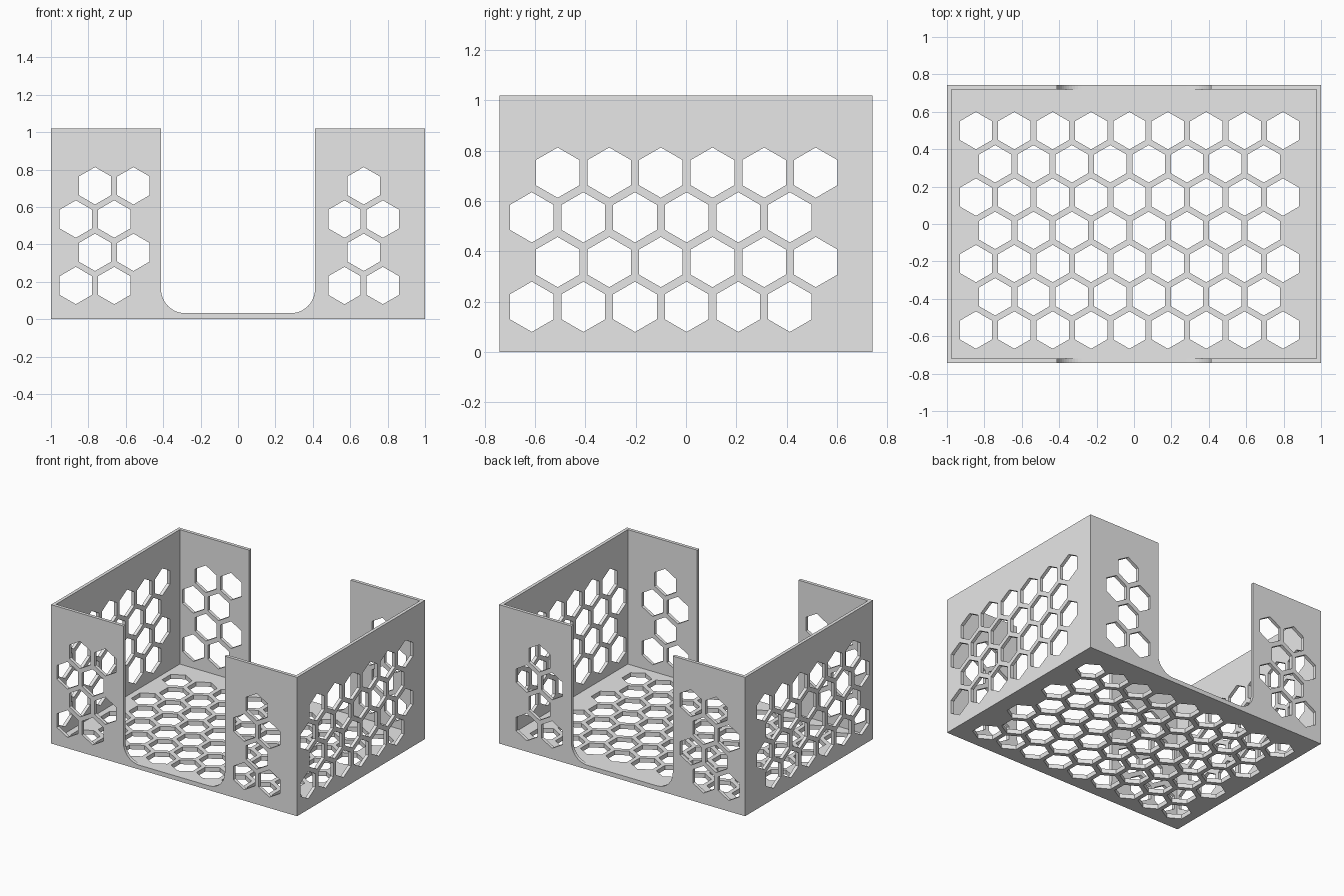
import bpy
import bmesh
import math
from mathutils import Matrix, Vector

cube = bpy.data.objects.get("Cube")
if cube:
    bpy.data.objects.remove(cube)

# Overall sizes
HALF_X, HALF_Y, HEIGHT = 1.0, 0.742, 1.02
WALL, FLOOR = 0.024, 0.032
PITCH = 0.2052
ROW = PITCH * math.sqrt(3) / 2
HEX_RADIUS = 0.1
SLOT_HALF, SLOT_RADIUS = 0.412, 0.13

grey = bpy.data.materials.new("light grey")
grey.use_nodes = True
grey.diffuse_color = (0.8, 0.8, 0.8, 1)
grey.node_tree.nodes["Principled BSDF"].inputs["Base Color"].default_value = (0.8, 0.8, 0.8, 1)


def make_object(name, bm):
    bmesh.ops.recalc_face_normals(bm, faces=bm.faces)
    mesh = bpy.data.meshes.new(name)
    bm.to_mesh(mesh)
    bm.free()
    mesh.materials.append(grey)
    obj = bpy.data.objects.new(name, mesh)
    bpy.context.collection.objects.link(obj)
    return obj


def add_prism(bm, outline, depth, frame):
    """Extrude a flat outline both ways along the frame's third axis."""
    bottom = [bm.verts.new(frame @ Vector((u, v, -depth))) for u, v in outline]
    face = bm.faces.new(bottom)
    top = bmesh.ops.extrude_face_region(bm, geom=[face])["geom"]
    verts = [g for g in top if isinstance(g, bmesh.types.BMVert)]
    shift = frame.to_3x3() @ Vector((0, 0, 2 * depth))
    bmesh.ops.translate(bm, verts=verts, vec=shift)


def box(name, x, y, z0, z1):
    bm = bmesh.new()
    outline = [(-x, -y), (x, -y), (x, y), (-x, y)]
    add_prism(bm, outline, (z1 - z0) / 2, Matrix.Translation((0, 0, (z0 + z1) / 2)))
    return make_object(name, bm)


def hex_cutter(name, centres, depth, frame):
    bm = bmesh.new()
    corners = [math.radians(30 + 60 * i) for i in range(6)]
    for u, v in centres:
        add_prism(bm, [(u + HEX_RADIUS * math.cos(a), v + HEX_RADIUS * math.sin(a))
                       for a in corners], depth, frame)
    return make_object(name, bm)


def honeycomb(u0, v0, rows, counts):
    """Staggered hole centres; odd rows move half a pitch."""
    return [(u0 + PITCH * (i + (r % 2) / 2), v0 + ROW * r)
            for r in range(rows) for i in range(counts[r % 2])]


# Frames that map outline (u, v) to the front and to the side walls
to_front = Matrix(((1, 0, 0, 0), (0, 0, -1, 0), (0, 1, 0, 0), (0, 0, 0, 1)))
to_side = Matrix(((0, 0, 1, 0), (1, 0, 0, 0), (0, 1, 0, 0), (0, 0, 0, 1)))

tray = box("vented_tray", HALF_X, HALF_Y, 0, HEIGHT)
cavity = box("cavity_cutter", HALF_X - WALL, HALF_Y - WALL, FLOOR, HEIGHT + 0.2)

# Rounded slot through the front and back walls
bm = bmesh.new()
slot = [(SLOT_HALF, HEIGHT + 0.2), (-SLOT_HALF, HEIGHT + 0.2)]
for side, start in ((-1, 180), (1, 270)):
    for i in range(13):
        a = math.radians(start + 90 * i / 12)
        slot.append((side * (SLOT_HALF - SLOT_RADIUS) + SLOT_RADIUS * math.cos(a),
                     FLOOR + SLOT_RADIUS * (1 + math.sin(a))))
add_prism(bm, slot, 1, to_front)
slot_cutter = make_object("slot_cutter", bm)

# Honeycomb vents
floor_vents = hex_cutter("floor_vent_cutter",
                         honeycomb(-0.845, -0.567, 7, (9, 8)), 0.2, Matrix())
side_vents = hex_cutter("side_vent_cutter",
                        honeycomb(-0.613, 0.18, 4, (6, 6)), 1.2, to_side)
front_centres = [c for c in honeycomb(-0.867, 0.18, 4, (9, 8))
                 if abs(c[0]) > SLOT_HALF + HEX_RADIUS]
front_vents = hex_cutter("front_vent_cutter", front_centres, 1, to_front)

# Cut everything out of the tray, then drop the cutters
bpy.context.view_layer.objects.active = tray
for cutter in (cavity, slot_cutter, floor_vents, side_vents, front_vents):
    cutter.hide_render = True
    mod = tray.modifiers.new(cutter.name, 'BOOLEAN')
    mod.operation = 'DIFFERENCE'
    mod.solver = 'EXACT'
    mod.object = cutter
    bpy.ops.object.modifier_apply(modifier=mod.name)
    bpy.data.objects.remove(cutter)
